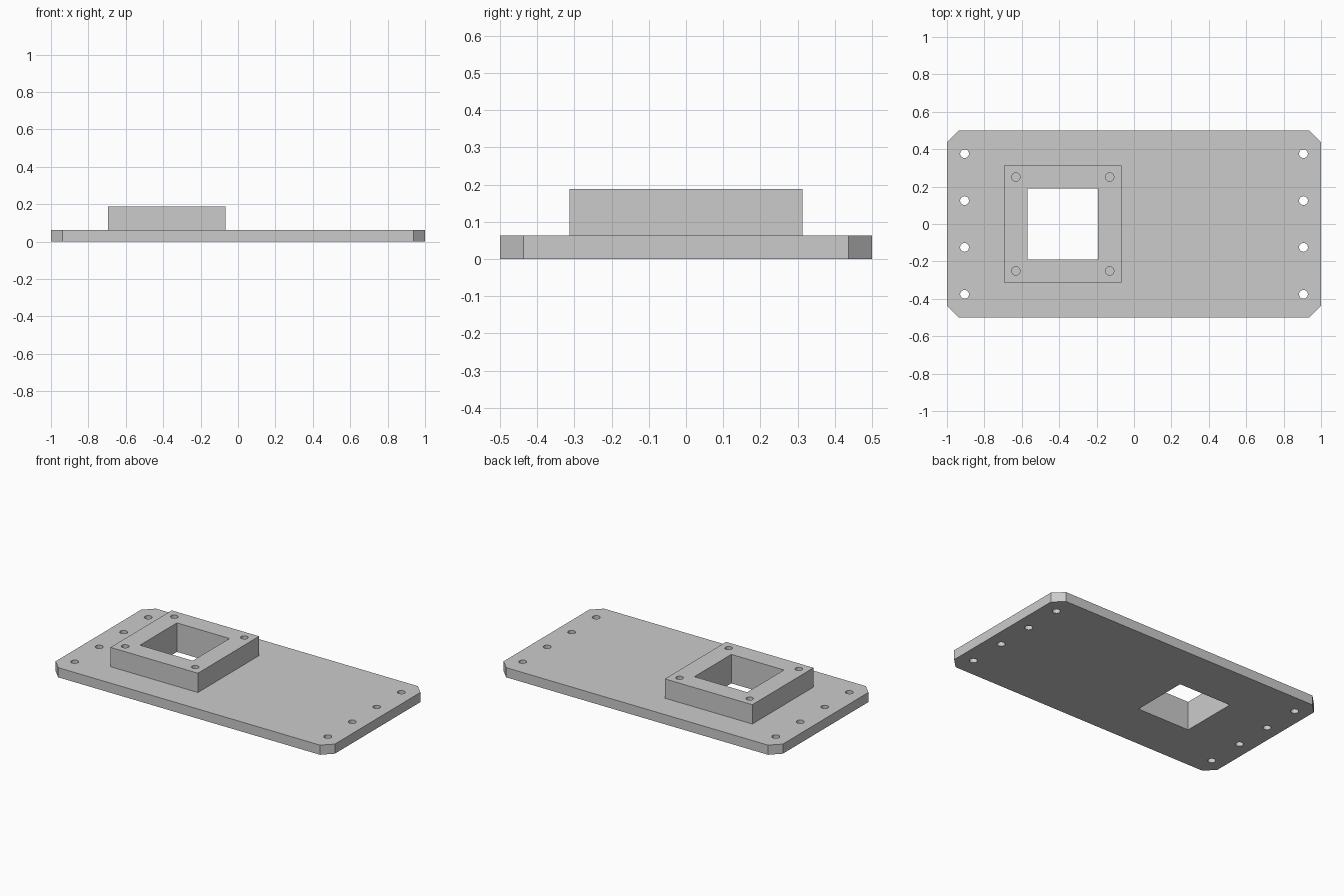
import bpy, bmesh
from math import cos, sin, tau

if "Cube" in bpy.data.objects:
    bpy.data.objects.remove(bpy.data.objects["Cube"], do_unlink=True)

grey = bpy.data.materials.new("plain grey")
grey.use_nodes = True
GREY = (0.6, 0.6, 0.6, 1)
grey.diffuse_color = GREY
grey.node_tree.nodes["Principled BSDF"].inputs["Base Color"].default_value = GREY


def rectangle(cx, hx, hy):
    return [(cx - hx, -hy), (cx + hx, -hy), (cx + hx, hy), (cx - hx, hy)]


def chamfered(hx, hy, c):
    return [(-hx + c, -hy), (hx - c, -hy), (hx, -hy + c), (hx, hy - c),
            (hx - c, hy), (-hx + c, hy), (-hx, hy - c), (-hx, -hy + c)]


def circle(cx, cy, r, sides=32):
    return [(cx + r * cos(tau * i / sides), cy + r * sin(tau * i / sides))
            for i in range(sides)]


def slab(name, loops, z0, z1):
    """Extrude an outline with holes from z0 up to z1."""
    bm = bmesh.new()
    edges = []
    for loop in loops:
        vs = [bm.verts.new((x, y, z0)) for x, y in loop]
        edges += [bm.edges.new((a, b)) for a, b in zip(vs, vs[1:] + vs[:1])]
    bmesh.ops.triangle_fill(bm, edges=edges, use_beauty=True, use_dissolve=False)
    ext = bmesh.ops.extrude_face_region(bm, geom=bm.faces[:], use_keep_orig=True)
    top = [g for g in ext["geom"] if isinstance(g, bmesh.types.BMVert)]
    bmesh.ops.translate(bm, verts=top, vec=(0, 0, z1 - z0))
    bmesh.ops.recalc_face_normals(bm, faces=bm.faces[:])
    mesh = bpy.data.meshes.new(name)
    bm.to_mesh(mesh)
    bm.free()
    mesh.materials.append(grey)
    obj = bpy.data.objects.new(name, mesh)
    bpy.context.collection.objects.link(obj)
    bpy.ops.object.select_all(action="DESELECT")
    obj.select_set(True)
    bpy.context.view_layer.objects.active = obj
    bpy.ops.object.shade_smooth_by_angle(angle=0.5)
    return obj


THICK, TOP, CX = 0.0625, 0.1875, -0.381
opening = rectangle(CX, 0.1885, 0.1885)

# Base plate with cut corners, square opening and edge screw holes
plate_holes = [circle(sx * 0.906, y, 0.0235)
               for sx in (-1, 1) for y in (-0.376, -0.125, 0.125, 0.376)]
slab("base_plate", [chamfered(1, 0.5, 0.0625), opening] + plate_holes, 0, THICK)

# Raised square collar with corner holes that stop at the plate
collar_holes = [circle(CX + sx * 0.251, sy * 0.251, 0.0225)
                for sx in (-1, 1) for sy in (-1, 1)]
slab("raised_collar", [rectangle(CX, 0.313, 0.313), opening] + collar_holes, THICK, TOP)
